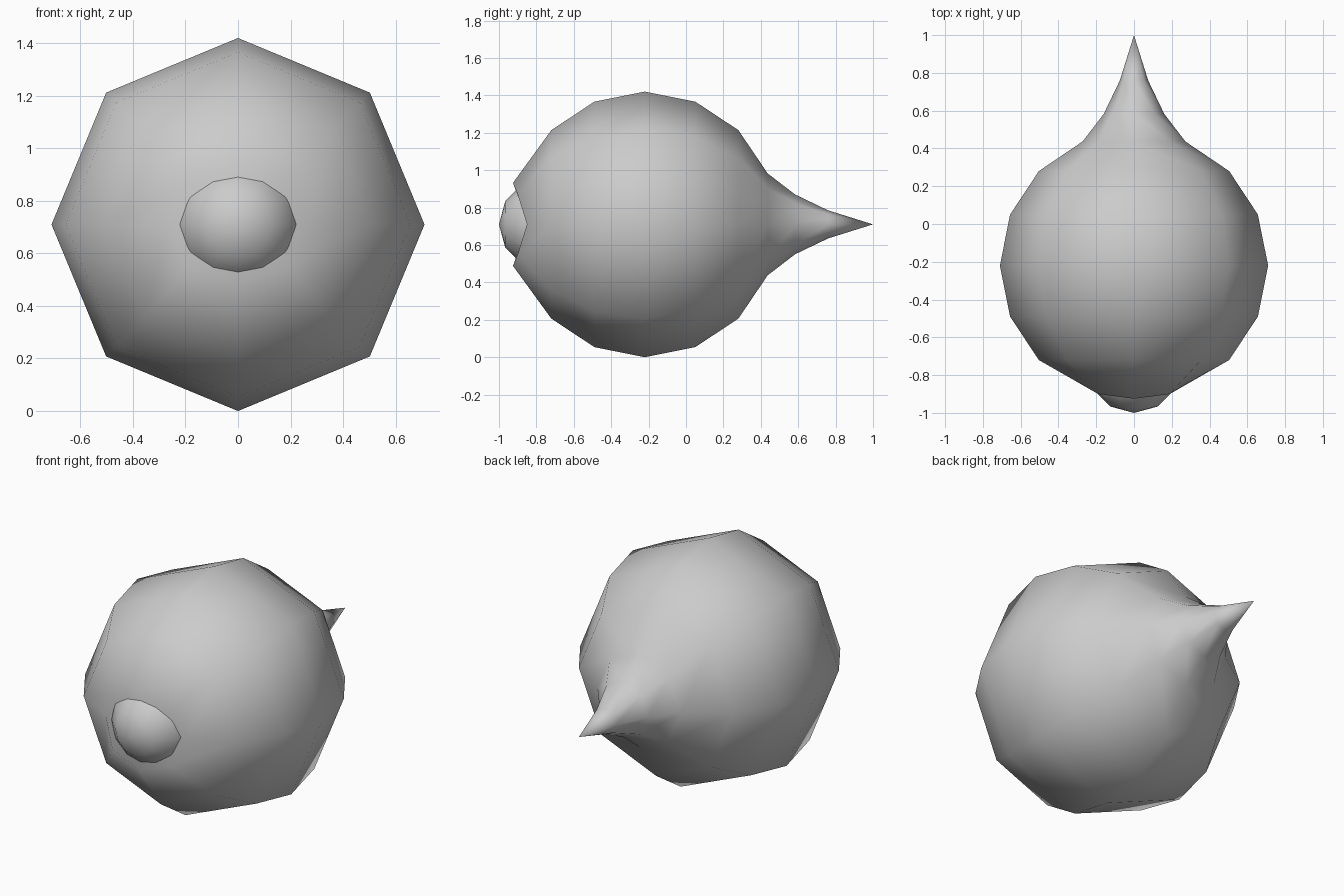
import bpy, bmesh
from math import cos, sin, pi

if "Cube" in bpy.data.objects:
    bpy.data.objects.remove(bpy.data.objects["Cube"])

SEG = 8      # low-poly round body
CZ = 0.71    # height of the body axis

def finish(bm, name):
    bmesh.ops.recalc_face_normals(bm, faces=bm.faces)
    for f in bm.faces:
        f.smooth = True
    me = bpy.data.meshes.new(name)
    bm.to_mesh(me)
    bm.free()
    ob = bpy.data.objects.new(name, me)
    bpy.context.collection.objects.link(ob)
    return ob

# Body: rings turned around the y axis, tapering into a pointed tail
profile = [(-0.72, 0.504), (-0.49, 0.656), (-0.22, 0.71), (0.05, 0.656),
           (0.28, 0.504), (0.437, 0.272), (0.583, 0.16), (0.76, 0.075)]
bm = bmesh.new()

# Front lip: bent so that the mouth folds inward along a horizontal crease
side, diag, top = (0.27, 0, -0.85), (0.19, 0.16, -0.90), (0, 0.222, -0.925)
quarter = [side, diag, top, (-diag[0], diag[1], diag[2])]
lip = quarter + [(-x, -z, y) for x, z, y in quarter]
rings = [[bm.verts.new((x, y, CZ + z)) for x, z, y in lip]]

for y, r in profile:
    rings.append([bm.verts.new((r * cos(2 * pi * i / SEG), y,
                                CZ + r * sin(2 * pi * i / SEG)))
                  for i in range(SEG)])
mouth = bm.verts.new((0, -0.845, CZ))
tip = bm.verts.new((0, 1.0, CZ))
for i in range(SEG):
    j = (i + 1) % SEG
    for a, b in zip(rings, rings[1:]):
        bm.faces.new((a[i], a[j], b[j], b[i]))
    bm.faces.new((mouth, rings[0][j], rings[0][i]))
    bm.faces.new((tip, rings[-1][i], rings[-1][j]))
finish(bm, "body")

# Ball held in the mouth
bm = bmesh.new()
bmesh.ops.create_uvsphere(bm, u_segments=12, v_segments=6, radius=0.248)
ball = finish(bm, "mouth_ball")
ball.rotation_euler = (pi / 2, 0, 0)
ball.location = (0, -0.752, CZ)
